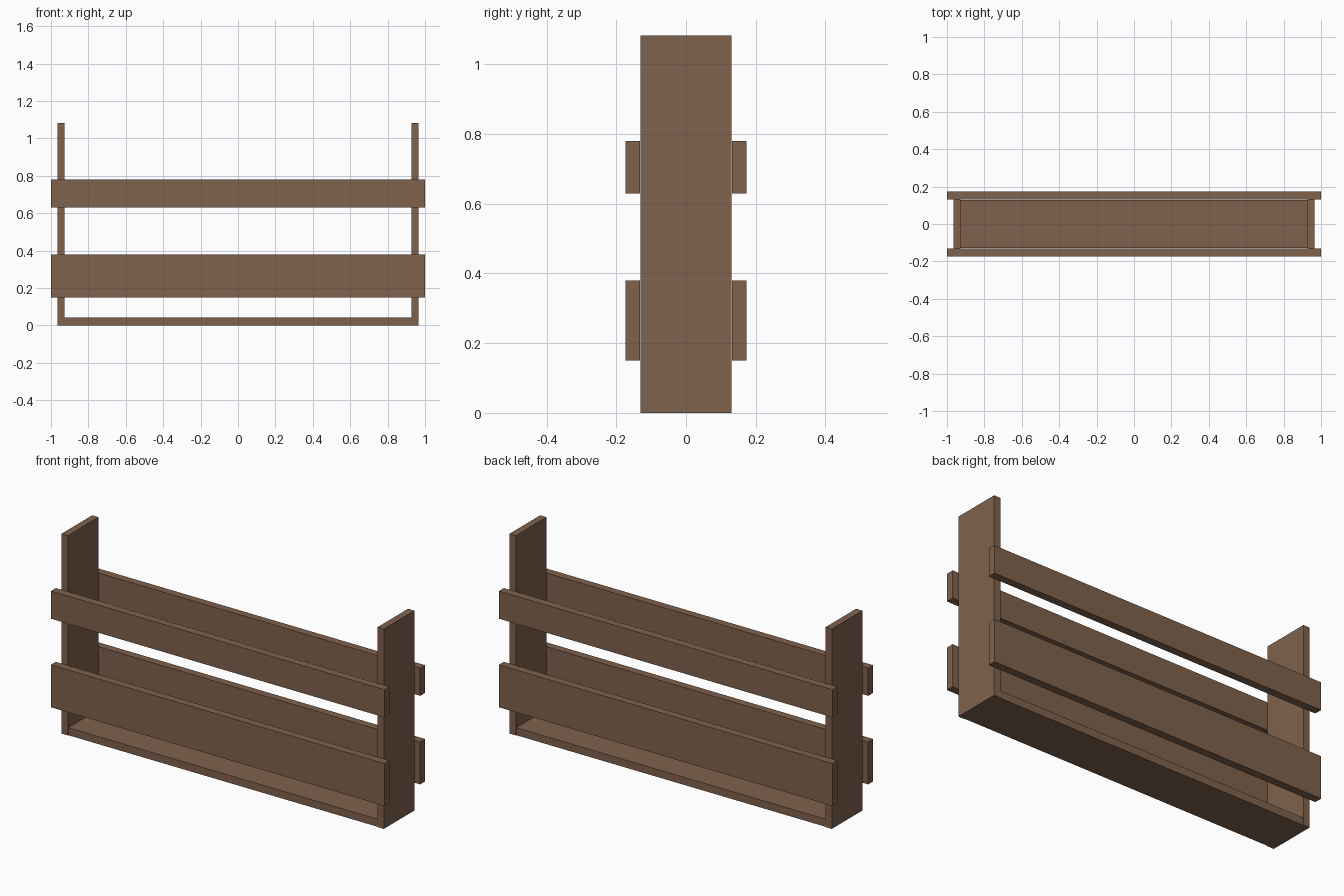
import bpy
import bmesh
from mathutils import Matrix, Vector

default = bpy.data.objects.get("Cube")
if default:
    bpy.data.objects.remove(default, do_unlink=True)

# Single wood colour
wood = bpy.data.materials.new("brown wood")
wood.use_nodes = True
colour = (0.216, 0.122, 0.074, 1)
wood.diffuse_color = colour
wood.node_tree.nodes["Principled BSDF"].inputs["Base Color"].default_value = colour


def board(name, x, y, z):
    """Flat-faced board spanning the given (low, high) ranges."""
    low, high = (Vector(corner) for corner in zip(x, y, z))
    bm = bmesh.new()
    bmesh.ops.create_cube(bm, size=1, matrix=Matrix.Translation((low + high) / 2)
                          @ Matrix.Diagonal((*(high - low), 1)))
    mesh = bpy.data.meshes.new(name)
    bm.to_mesh(mesh)
    bm.free()
    mesh.materials.append(wood)
    obj = bpy.data.objects.new(name, mesh)
    bpy.context.collection.objects.link(obj)
    return obj


INNER, OUTER = 0.928, 0.966   # end board faces
DEPTH = 0.131                 # half depth of the end boards

# Floor board and the two upright ends
board("floor_board", (-INNER, INNER), (-0.128, 0.128), (0, 0.041))
board("left_end", (INNER, OUTER), (-DEPTH, DEPTH), (0, 1.083))
board("right_end", (-OUTER, -INNER), (-DEPTH, DEPTH), (0, 1.083))

# Long slats on the front and back
for side, y in (("front", (-0.174, -0.132)), ("back", (0.132, 0.174))):
    board(side + "_lower_slat", (-1, 1), y, (0.15, 0.38))
    board(side + "_upper_slat", (-1, 1), y, (0.63, 0.78))
